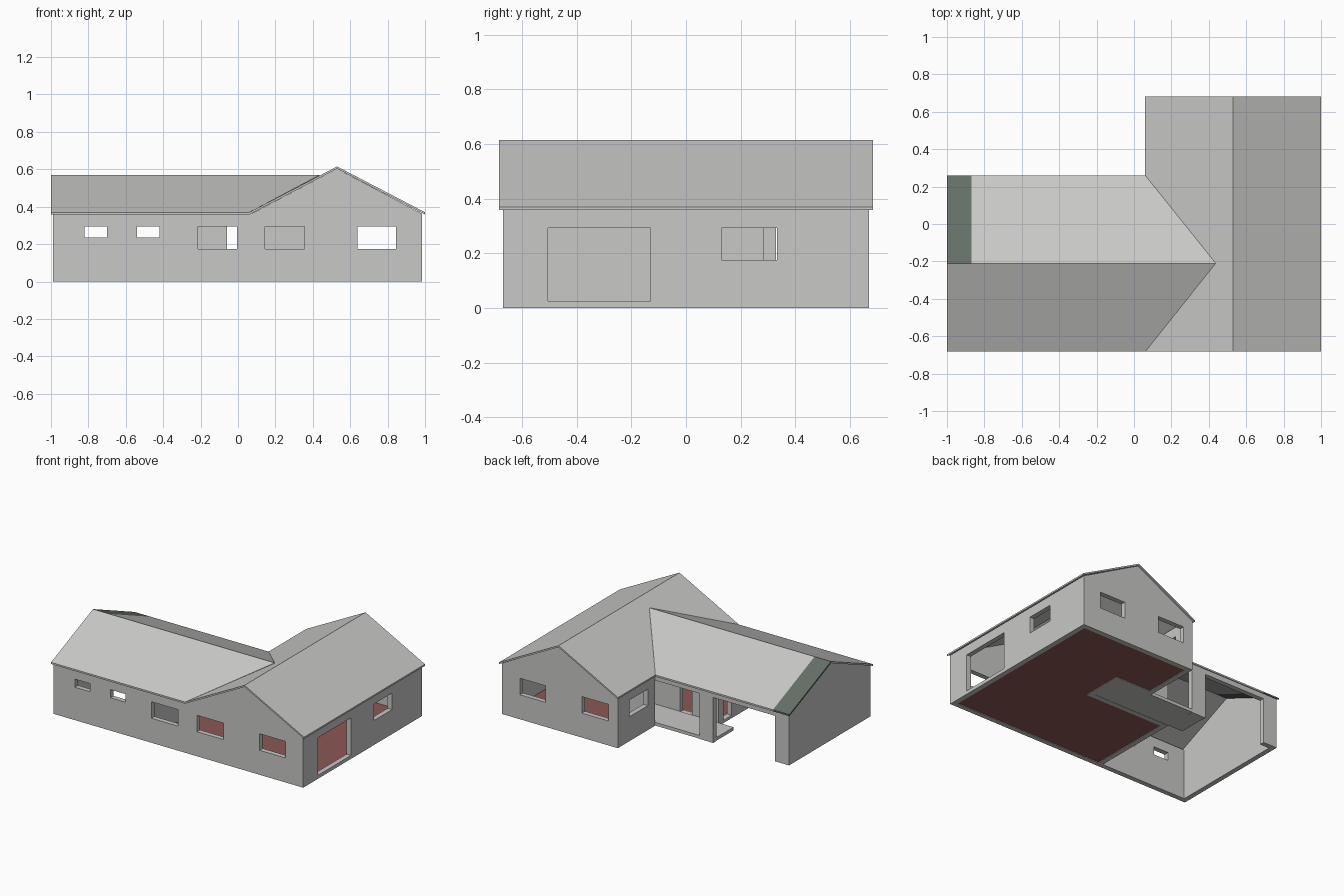
import bpy, bmesh
from mathutils import Vector

cube = bpy.data.objects.get("Cube")
if cube:
    bpy.data.objects.remove(cube, do_unlink=True)


def material(name, r, g, b):
    m = bpy.data.materials.new(name)
    m.use_nodes = True
    m.diffuse_color = (r, g, b, 1)
    m.node_tree.nodes["Principled BSDF"].inputs["Base Color"].default_value = (r, g, b, 1)
    return m


GREY = material("plain grey", 0.58, 0.58, 0.57)
RED = material("brick red floor", 0.26, 0.10, 0.09)
GREEN = material("dark green grey", 0.13, 0.16, 0.135)
T = 0.035        # wall thickness
TOP = 0.362      # wall height
EAVE = 0.37
X0, X1, XM = -0.99, 0.985, 0.07      # west end, east end, inner corner
Y0, Y1, YM = -0.67, 0.67, 0.25       # front, back, inner corner


def finish(name, bm, mat):
    bmesh.ops.recalc_face_normals(bm, faces=bm.faces)
    me = bpy.data.meshes.new(name)
    bm.to_mesh(me)
    bm.free()
    me.materials.append(mat)
    ob = bpy.data.objects.new(name, me)
    bpy.context.collection.objects.link(ob)
    return ob


def extrude(name, polygons, offset, mat=GREY):
    """Solid made by pushing connected polygons along an offset."""
    bm = bmesh.new()
    for poly in polygons:
        bm.faces.new([bm.verts.new(p) for p in poly])
    bmesh.ops.remove_doubles(bm, verts=bm.verts, dist=0.0001)
    new = bmesh.ops.extrude_face_region(bm, geom=bm.faces[:], use_keep_orig=True)["geom"]
    moved = [g for g in new if isinstance(g, bmesh.types.BMVert)]
    bmesh.ops.translate(bm, verts=moved, vec=Vector(offset))
    return finish(name, bm, mat)


def wall(name, axis, u0, u1, v, holes=(), z0=0.0, z1=TOP):
    """Wall running along an axis, from v to v + T, with rectangular holes."""
    us = sorted({u0, u1, *[h[0] for h in holes], *[h[1] for h in holes]})
    zs = sorted({z0, z1, *[h[2] for h in holes], *[h[3] for h in holes]})
    at = (lambda u, z: (u, v, z)) if axis == "x" else (lambda u, z: (v, u, z))
    cells = []
    for a, b in zip(us, us[1:]):
        for c, d in zip(zs, zs[1:]):
            mu, mz = (a + b) / 2, (c + d) / 2
            if not any(h[0] < mu < h[1] and h[2] < mz < h[3] for h in holes):
                cells.append([at(a, c), at(b, c), at(b, d), at(a, d)])
    return extrude(name, cells, (0, T, 0) if axis == "x" else (T, 0, 0))


def slab(name, x0, x1, y0, y1, z0, z1, mat):
    return extrude(name, [[(x0, y0, z0), (x1, y0, z0), (x1, y1, z0), (x0, y1, z0)]],
                   (0, 0, z1 - z0), mat)


# Outer walls with their windows and doors
LOW, HIGH, SMALL = 0.175, 0.293, 0.235
gable_windows = [(0.145, 0.355, LOW, HIGH), (0.64, 0.845, LOW, HIGH)]
wall("front_wall", "x", X0, X1, Y0,
     [(-0.82, -0.70, SMALL, HIGH), (-0.54, -0.42, SMALL, HIGH),
      (-0.215, -0.005, LOW, HIGH)] + gable_windows)
wall("back_wall", "x", XM, X1, Y1 - T, gable_windows)
wall("east_wall", "y", Y0 + T, Y1 - T, X1 - T,
     [(-0.505, -0.13, 0.025, HIGH), (0.13, 0.333, LOW, HIGH)])
wall("west_wall", "y", Y0 + T, YM - T, X0)
wall("courtyard_wall", "y", YM, Y1 - T, XM, [(0.33, 0.54, LOW, HIGH)])

# Open back side of the west wing: header beam, end pier and porch pier
wall("header_beam", "x", X0, XM, YM - T, z0=0.325)
wall("carport_pier", "x", X0, -0.88, YM - T, z1=0.325)
wall("porch_pier", "x", -0.39, -0.28, YM - T, z1=0.325)

# Inner walls around the recessed porch and the carport
PORCH_Y, PORCH_X, ROOM_X = 0.02, 0.35, -0.27
wall("porch_back_wall", "x", ROOM_X, PORCH_X, PORCH_Y - T, [(-0.06, 0.034, 0.02, HIGH)])
wall("porch_side_wall", "y", PORCH_Y - T, YM + T, PORCH_X)
wall("porch_end_wall", "x", XM, PORCH_X, YM)
wall("carport_inner_wall", "y", Y0 + T, PORCH_Y - T, ROOM_X, [(-0.13, -0.04, 0.02, HIGH)])

# Floors
slab("main_floor_front", PORCH_X, X1 - T, Y0 + T, Y1 - T, 0.004, 0.018, RED)
slab("main_floor_back", XM + T, PORCH_X, YM + T, Y1 - T, 0.004, 0.018, RED)
slab("room_floor", ROOM_X, PORCH_X, Y0 + T, PORCH_Y, 0.004, 0.018, RED)
slab("porch_slab", -0.39, PORCH_X, PORCH_Y, YM, 0.002, 0.025, GREY)

# Gable triangles
RX, RY = 0.53, -0.21          # ridge lines
MAIN_Z, WEST_Z = 0.615, 0.57  # ridge heights
SKIN = 0.012
for name, y in (("front_gable", Y0), ("back_gable", Y1 - T)):
    extrude(name, [[(XM, y, TOP), (X1, y, TOP), (RX, y, MAIN_Z - SKIN)]], (0, T, 0))
extrude("west_gable", [[(X0, Y0, TOP), (X0, YM, TOP), (X0, RY, WEST_Z - SKIN)]], (T, 0, 0))

# Main roof over the long wing
EX0, EX1, EY = 0.06, 1.0, 0.683
extrude("main_roof",
        [[(e, -EY, EAVE), (RX, -EY, MAIN_Z), (RX, EY, MAIN_Z), (e, EY, EAVE)]
         for e in (EX0, EX1)], (0, 0, -SKIN))

# West roof, running into the main roof along two valleys
END, STRIP, VALLEY, EYB = -1.0, -0.87, 0.437, 0.26
extrude("west_roof",
        [[(END, -EY, EAVE), (EX0, -EY, EAVE), (VALLEY, RY, WEST_Z),
          (STRIP, RY, WEST_Z), (END, RY, WEST_Z)],
         [(STRIP, EYB, EAVE), (EX0, EYB, EAVE), (VALLEY, RY, WEST_Z), (STRIP, RY, WEST_Z)]],
        (0, 0, -SKIN))
extrude("roof_end_strip",
        [[(END, EYB, EAVE), (STRIP, EYB, EAVE), (STRIP, RY, WEST_Z), (END, RY, WEST_Z)]],
        (0, 0, -SKIN), GREEN)
